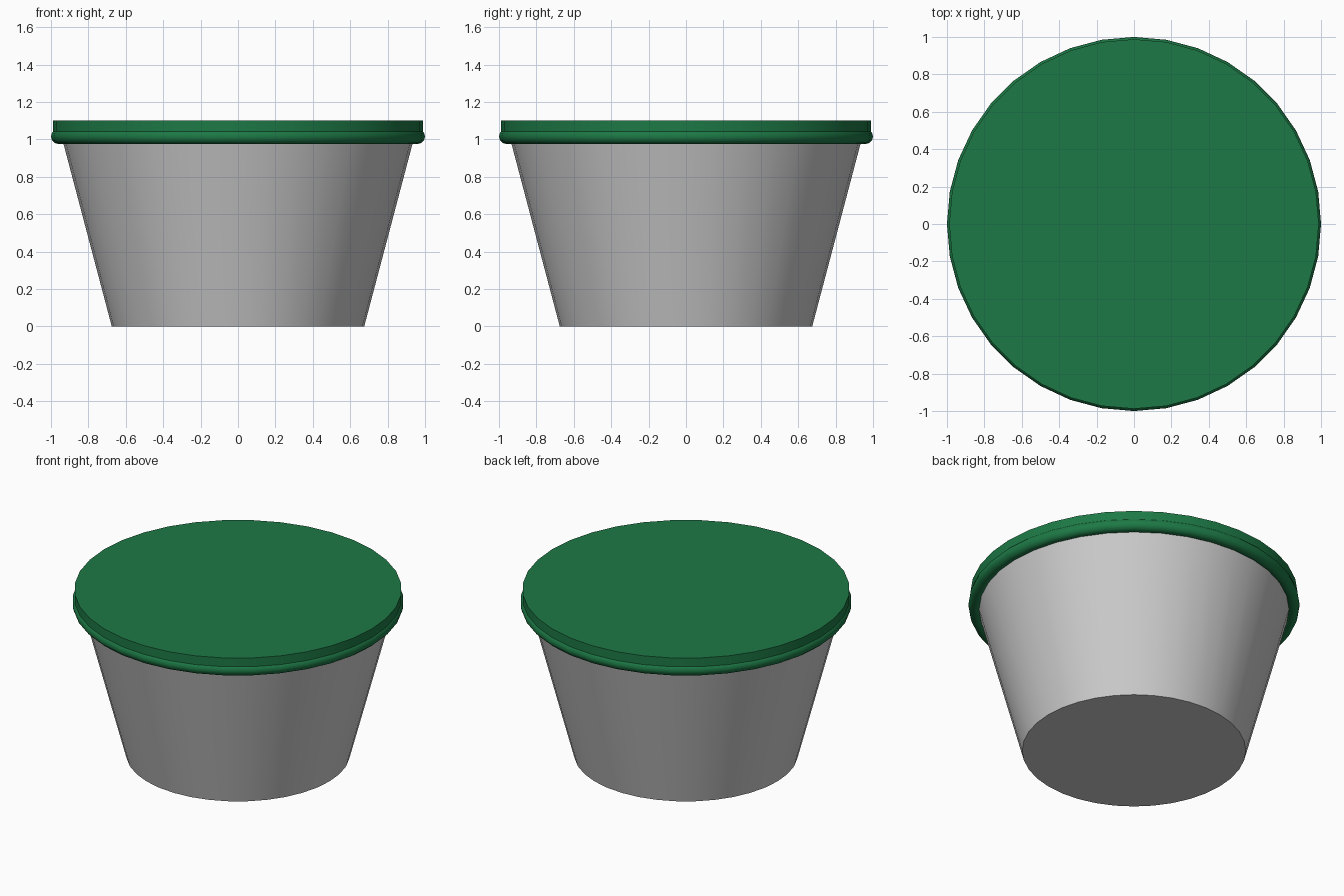
import bpy
import math

if "Cube" in bpy.data.objects:
    bpy.data.objects.remove(bpy.data.objects["Cube"])

SIDES = 36

green = bpy.data.materials.new("lid_green")
green.diffuse_color = (0.012, 0.19, 0.06, 1)
green.use_nodes = True
green.node_tree.nodes["Principled BSDF"].inputs["Base Color"].default_value = green.diffuse_color


def finish(name, mat=None):
    ob = bpy.context.object
    ob.name = name
    if mat:
        ob.data.materials.append(mat)
    bpy.ops.object.shade_smooth_by_angle(angle=math.radians(40))
    return ob


def frustum(name, r_bottom, r_top, z0, z1, mat=None):
    bpy.ops.mesh.primitive_cone_add(vertices=SIDES, radius1=r_bottom, radius2=r_top,
                                    depth=z1 - z0, location=(0, 0, (z0 + z1) / 2))
    return finish(name, mat)


# Tapered tub
frustum("tub", 0.675, 0.942, 0.0, 1.01)

# Flat lid disc
frustum("lid", 0.988, 0.988, 1.005, 1.10, green)

# Rounded bead around the lid's lower edge
bpy.ops.mesh.primitive_torus_add(major_segments=SIDES, minor_segments=12,
                                 major_radius=0.96, minor_radius=0.04,
                                 location=(0, 0, 1.015))
finish("lid_rim", green)
